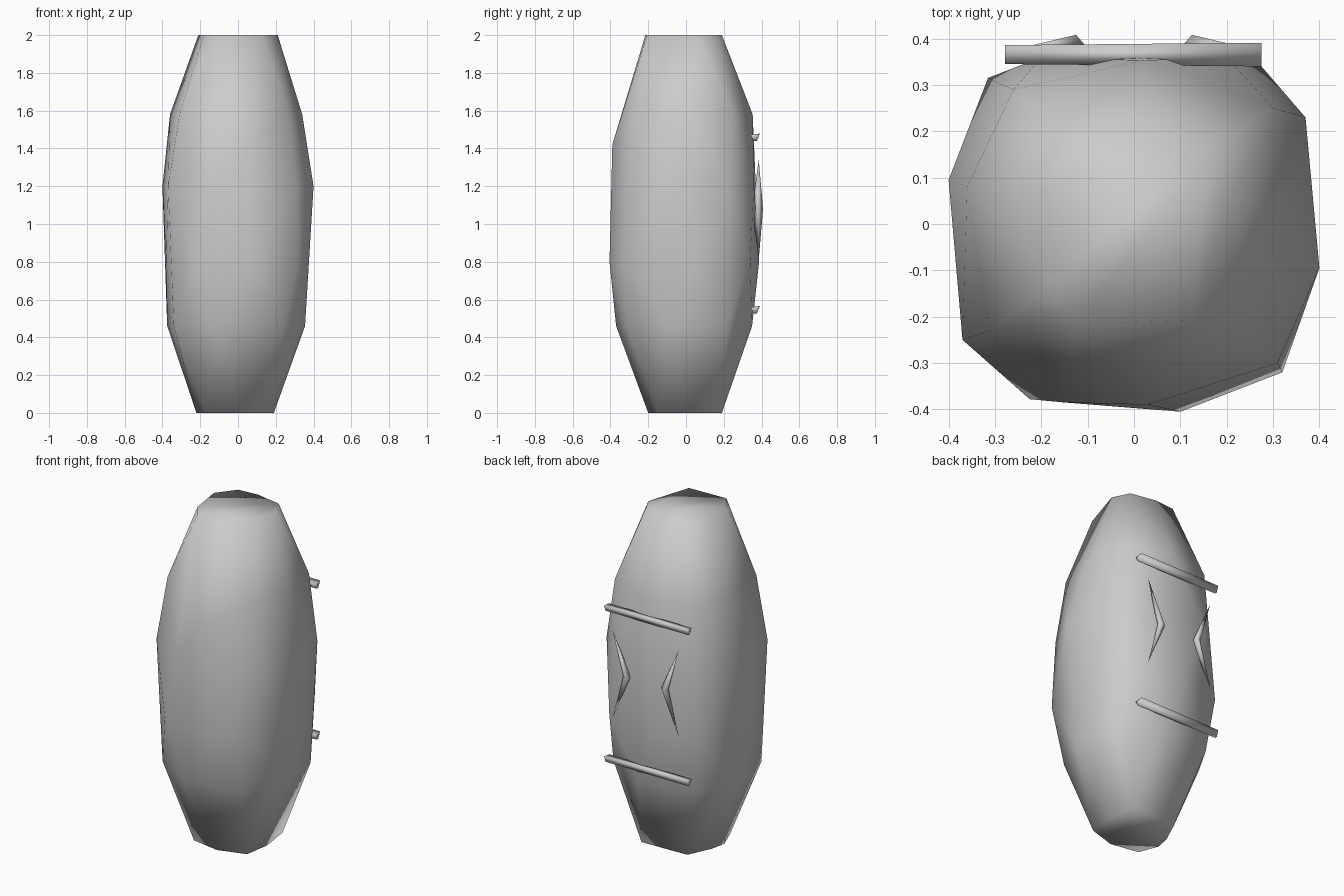
import bpy, bmesh

if "Cube" in bpy.data.objects:
    bpy.data.objects.remove(bpy.data.objects["Cube"])


def finish(name, bm):
    bmesh.ops.recalc_face_normals(bm, faces=bm.faces[:])
    me = bpy.data.meshes.new(name)
    bm.to_mesh(me)
    bm.free()
    ob = bpy.data.objects.new(name, me)
    bpy.context.collection.objects.link(ob)
    for p in me.polygons:
        p.use_smooth = True
    return ob


def hull(name, points):
    bm = bmesh.new()
    for p in points:
        bm.verts.new(p)
    res = bmesh.ops.convex_hull(bm, input=bm.verts[:])
    junk = {v for v in res["geom_interior"] if isinstance(v, bmesh.types.BMVert)}
    bmesh.ops.delete(bm, geom=list(junk), context='VERTS')
    return finish(name, bm)


# standing stone: irregular rings wrapped in a hull
rings = {
    0.00: [(-.175, -.17), (0, -.2), (.165, -.15), (.19, 0), (.165, .19), (-.135, .18), (-.2, .04), (-.22, -.05)],
    0.46: [(-.375, .1), (-.34, -.235), (-.1, -.37), (.24, -.31), (.355, -.08), (.335, .215), (.08, .35), (-.26, .3)],
    0.80: [(.1, -.405), (-.225, -.378), (-.315, .315), (.275, .34), (-.02, .387), (.32, -.32), (.37, .05), (-.38, -.08)],
    1.20: [(-.4, .095), (.37, .23), (.4, -.095), (-.37, -.25), (-.2, .36), (.2, .36), (.31, -.3), (-.15, -.385)],
    1.42: [(.03, -.39)],
    1.58: [(-.36, .08), (-.31, -.23), (.27, -.26), (.34, 0), (.3, .25), (.02, .353), (-.26, .29)],
    2.00: [(-.18, -.128), (-.12, -.215), (.125, -.207), (.21, .06), (.16, .16), (0, .19), (-.125, .18), (-.21, .07)],
}
hull("standing_stone", [(x, y, z) for z, ring in rings.items() for x, y in ring])

# raised horizontal bars on the back
for name, z in (("lower_bar", .547), ("upper_bar", 1.46)):
    pts = []
    for x, grow in ((-.278, 0), (.275, .005)):
        pts += [(x, .345 - grow, z + .012), (x, .386 + grow, z + .018),
                (x, .375, z - .02), (x, .36, z - .02)]
    hull(name, pts)

# pair of pointed chevrons between the bars
for name, s in (("right_chevron", 1), ("left_chevron", -1)):
    bm = bmesh.new()
    tips = [bm.verts.new((s * .222, .385, z)) for z in (1.34, .81)]
    loop = [bm.verts.new((s * x, y, 1.08)) for x, y in
            ((.105, .385), (.125, .408), (.152, .385), (.125, .35))]
    for tip in tips:
        for i in range(4):
            bm.faces.new((tip, loop[i], loop[(i + 1) % 4]))
    finish(name, bm)
